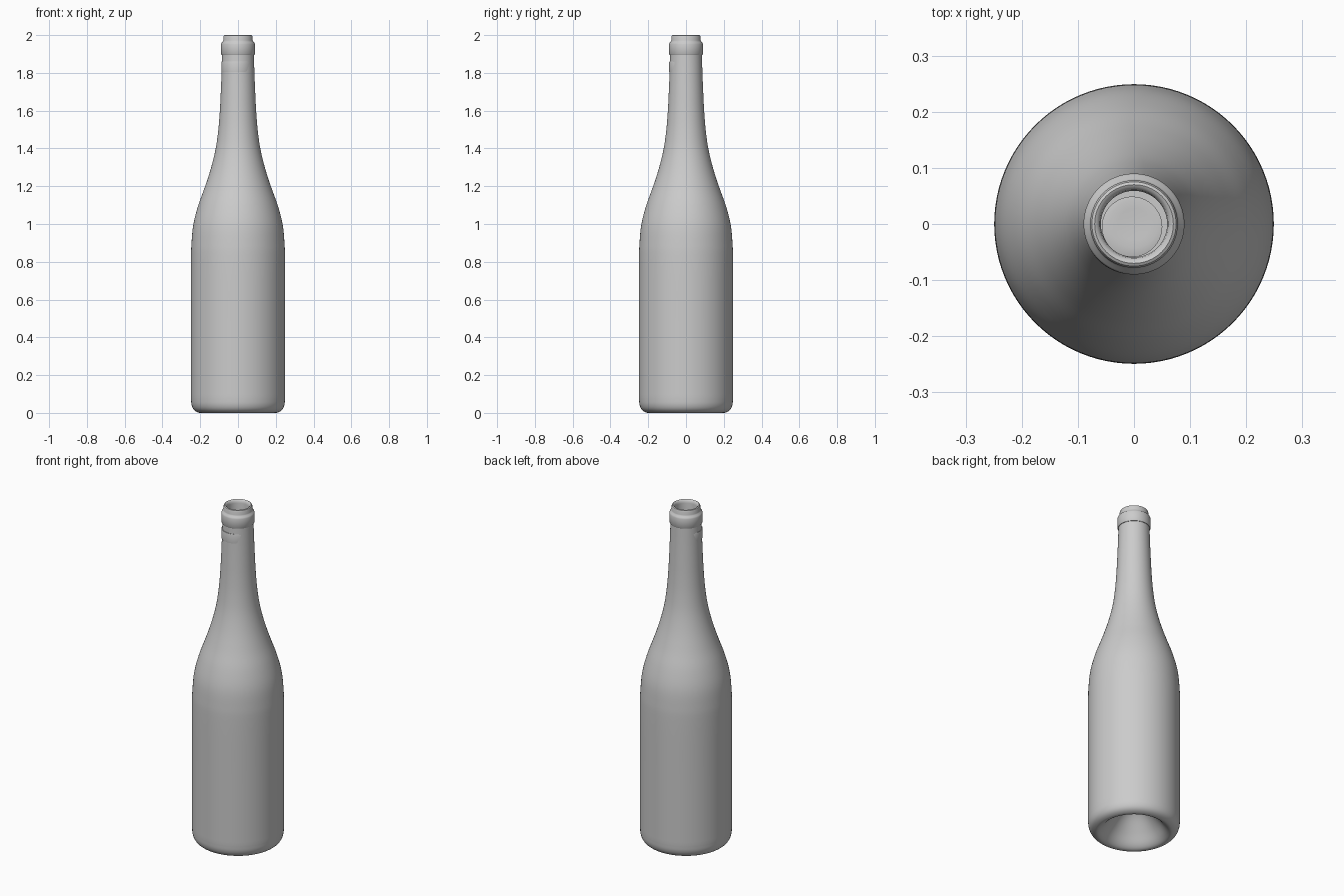
import bpy, bmesh, math
from mathutils import Vector

if "Cube" in bpy.data.objects:
    bpy.data.objects.remove(bpy.data.objects["Cube"])


def smooth_path(pts, n=5):
    """Catmull-Rom curve through (r, z) points."""
    p = [Vector(q) for q in pts]
    p = [2 * p[0] - p[1]] + p + [2 * p[-1] - p[-2]]
    out = []
    for i in range(1, len(p) - 2):
        a, b, c, d = p[i - 1:i + 3]
        for k in range(n):
            t = k / n
            v = 0.5 * (2 * b + (c - a) * t + (2 * a - 5 * b + 4 * c - d) * t * t
                       + (3 * b - a - 3 * c + d) * t ** 3)
            out.append((max(v.x, 0), v.y))
    return out + [tuple(pts[-1])]


def lathe(name, profile, closed=False, segs=96, loc=(0, 0, 0)):
    bm = bmesh.new()
    rings = []
    for r, z in profile:
        if r < 1e-5:
            rings.append([bm.verts.new((0, 0, z))] * segs)
        else:
            rings.append([bm.verts.new((r * math.cos(math.tau * i / segs),
                                        r * math.sin(math.tau * i / segs), z))
                          for i in range(segs)])
    pairs = list(zip(rings, rings[1:]))
    if closed:
        pairs.append((rings[-1], rings[0]))
    for a, b in pairs:
        for i in range(segs):
            j = (i + 1) % segs
            vs = list(dict.fromkeys((a[i], a[j], b[j], b[i])))
            bm.faces.new(vs)
    bmesh.ops.recalc_face_normals(bm, faces=bm.faces)
    me = bpy.data.meshes.new(name)
    bm.to_mesh(me)
    bm.free()
    ob = bpy.data.objects.new(name, me)
    ob.location = loc
    bpy.context.collection.objects.link(ob)
    bpy.ops.object.select_all(action='DESELECT')
    ob.select_set(True)
    bpy.context.view_layer.objects.active = ob
    bpy.ops.object.shade_smooth_by_angle(angle=math.radians(35))
    return ob


# punt underneath and rounded heel
base = smooth_path([(0, 0.17), (0.04, 0.162), (0.08, 0.13), (0.13, 0.07),
                    (0.168, 0.02), (0.195, 0.001), (0.218, 0.005),
                    (0.236, 0.02), (0.246, 0.045), (0.249, 0.08)])
# body, shoulder and neck
side = smooth_path([(0.249, 0.1), (0.249, 0.5), (0.249, 0.8), (0.246, 0.9),
                    (0.236, 1.0), (0.21, 1.1), (0.174, 1.2), (0.142, 1.3),
                    (0.118, 1.4), (0.104, 1.5), (0.096, 1.6), (0.091, 1.7),
                    (0.087, 1.8), (0.084, 1.895)])
# collar, lip and mouth
mouth = [(0.087, 1.895), (0.09, 1.9), (0.09, 1.952), (0.087, 1.96),
         (0.08, 1.966), (0.078, 1.972), (0.078, 1.99), (0.075, 1.997),
         (0.07, 2.0), (0.066, 1.998), (0.061, 1.992), (0.059, 1.98)]
# inner wall and floor
inner = smooth_path([(0.059, 1.8), (0.066, 1.6), (0.086, 1.42), (0.135, 1.23),
                     (0.19, 1.08), (0.218, 0.95), (0.225, 0.8), (0.225, 0.15),
                     (0.19, 0.08), (0.13, 0.125), (0.07, 0.19), (0, 0.195)])
lathe("bottle", base + side + mouth + inner)

# slightly off-centre ring set in the neck, showing at the front left
lathe("neck_ring", [(0.053, 1.805), (0.084, 1.805), (0.0845, 1.81),
                    (0.0845, 1.855), (0.083, 1.86), (0.053, 1.86)],
      closed=True, loc=(-0.0035, -0.005, 0))
